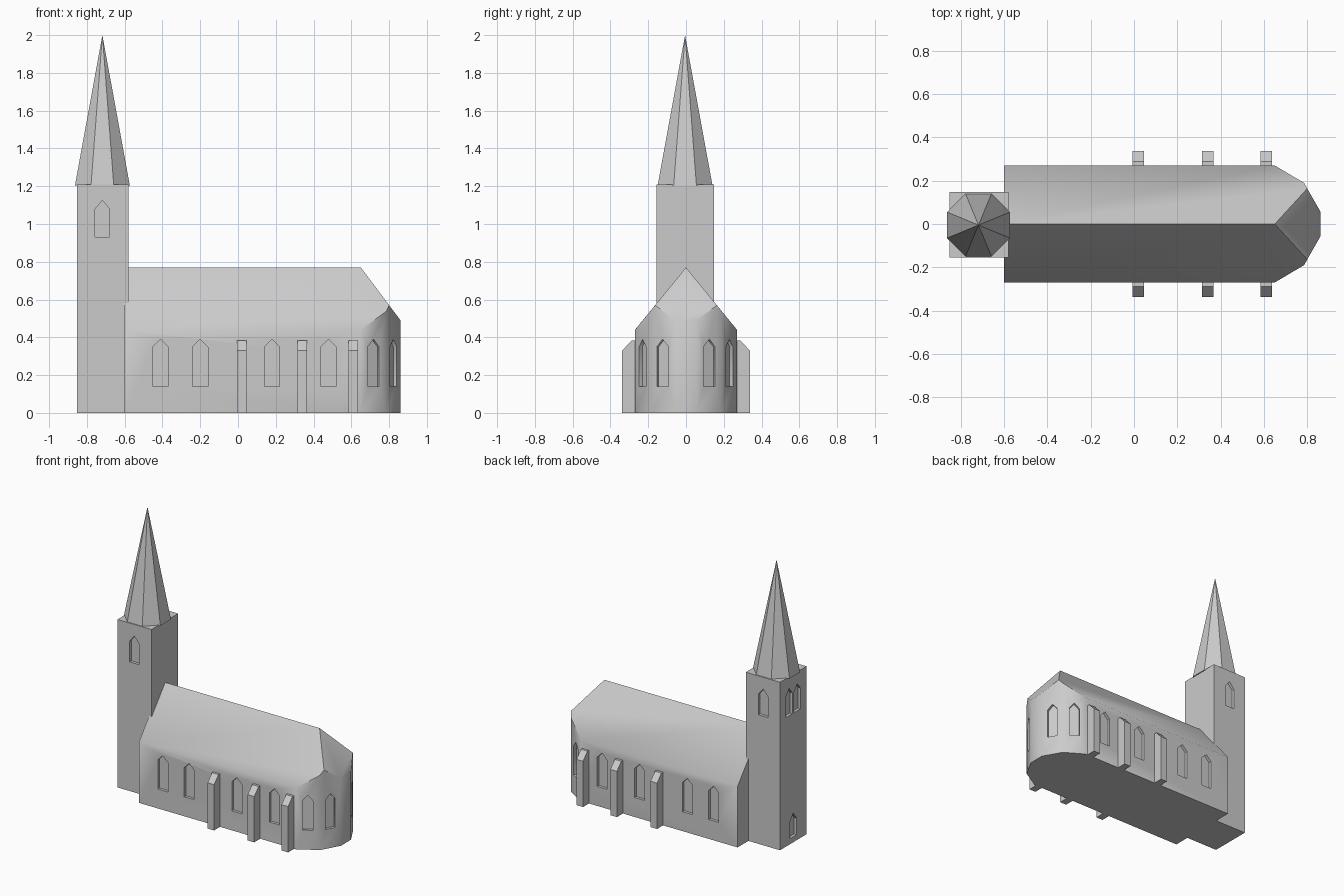
import bpy, bmesh, math
from mathutils import Vector

if "Cube" in bpy.data.objects:
    bpy.data.objects.remove(bpy.data.objects["Cube"])

stone = bpy.data.materials.new("pale grey stone")
stone.diffuse_color = (0.6, 0.6, 0.6, 1)
stone.use_nodes = True
stone.node_tree.nodes["Principled BSDF"].inputs["Base Color"].default_value = stone.diffuse_color


def make(name, bm):
    bmesh.ops.recalc_face_normals(bm, faces=bm.faces)
    mesh = bpy.data.meshes.new(name)
    bm.to_mesh(mesh)
    bm.free()
    mesh.materials.append(stone)
    ob = bpy.data.objects.new(name, mesh)
    bpy.context.collection.objects.link(ob)
    return ob


def prism(bm, points, offset):
    """Extrude a closed polygon of 3D points along an offset."""
    face = bm.faces.new([bm.verts.new(p) for p in points])
    geom = bmesh.ops.extrude_face_region(bm, geom=[face], use_keep_orig=True)["geom"]
    bmesh.ops.translate(bm, vec=offset,
                        verts=[g for g in geom if isinstance(g, bmesh.types.BMVert)])


def arch(bm, x, y, normal, width, z0, spring, top, depth=0.02):
    """Pointed window cutter centred on a wall point."""
    n = Vector((normal[0], normal[1], 0)).normalized()
    side = Vector((-n.y, n.x, 0)) * width / 2
    c = Vector((x, y, 0)) + n * 0.02
    up = Vector((0, 0, 1))
    prism(bm, [c - side + up * z0, c + side + up * z0, c + side + up * spring,
               c + up * top, c - side + up * spring], -n * (0.02 + depth))


def cut(ob, bm):
    """Carve the recesses and remove the cutter."""
    cutter = make("window_cutter", bm)
    cutter.hide_render = True
    mod = ob.modifiers.new("recesses", "BOOLEAN")
    mod.operation, mod.solver, mod.object = "DIFFERENCE", "EXACT", cutter
    bpy.context.view_layer.objects.active = ob
    bpy.ops.object.modifier_apply(modifier=mod.name)
    bpy.data.objects.remove(cutter)


# Nave and apse: extruded footprint trimmed by two roof slopes and a hip
half = [(-0.6, 0.27), (0.65, 0.27), (0.785, 0.19), (0.86, 0.058)]
outline = half + [(x, -y) for x, y in reversed(half)]
bm = bmesh.new()
prism(bm, [(x, y, 0) for x, y in outline], (0, 0, 2))
for co, no in (((0, 0, 0.77), (0, 0.33, 0.27)),
               ((0, 0, 0.77), (0, -0.33, 0.27)),
               ((0.65, 0, 0.77), (0.28, 0, 0.21))):
    res = bmesh.ops.bisect_plane(bm, geom=bm.verts[:] + bm.edges[:] + bm.faces[:],
                                 dist=1e-5, plane_co=co, plane_no=no, clear_outer=True)
    edges = [e for e in res["geom_cut"] if isinstance(e, bmesh.types.BMEdge)]
    bmesh.ops.holes_fill(bm, edges=[e for e in edges if e.is_boundary], sides=0)
bmesh.ops.remove_doubles(bm, verts=bm.verts, dist=1e-4)
nave = make("nave_and_apse", bm)

# Nave and apse windows
bm = bmesh.new()
for s in (-1, 1):
    for x in (-0.41, -0.2, 0.18, 0.48):
        arch(bm, x, 0.27 * s, (0, s), 0.08, 0.14, 0.35, 0.39)
    for (xa, ya), (xb, yb) in zip(half[1:], half[2:]):
        arch(bm, (xa + xb) / 2, s * (ya + yb) / 2, (ya - yb, s * (xb - xa)),
             0.07, 0.14, 0.35, 0.39)
cut(nave, bm)
bpy.ops.object.select_all(action="DESELECT")
nave.select_set(True)
bpy.context.view_layer.objects.active = nave
bpy.ops.object.shade_smooth_by_angle(angle=math.radians(42))

# Buttresses with sloping caps on both sides
for s in (-1, 1):
    for i, x in enumerate((0.02, 0.34, 0.61)):
        bm = bmesh.new()
        profile = [(0.26, 0), (0.338, 0), (0.338, 0.33), (0.288, 0.383), (0.26, 0.383)]
        prism(bm, [(x - 0.026, s * y, z) for y, z in profile], (0.052, 0, 0))
        make(f"buttress_{'front' if s < 0 else 'back'}_{i + 1}", bm)

# Tower
bm = bmesh.new()
prism(bm, [(-0.852, -0.155, 0), (-0.58, -0.155, 0), (-0.58, 0.147, 0), (-0.852, 0.147, 0)],
      (0, 0, 1.21))
tower = make("tower", bm)

# Belfry windows and the west door
bm = bmesh.new()
arch(bm, -0.718, -0.155, (0, -1), 0.076, 0.93, 1.08, 1.125)
arch(bm, -0.718, 0.147, (0, 1), 0.076, 0.93, 1.08, 1.125)
for y in (-0.05, 0.042):
    arch(bm, -0.852, y, (-1, 0), 0.07, 0.93, 1.08, 1.125)
arch(bm, -0.852, -0.004, (-1, 0), 0.075, 0.04, 0.16, 0.21)
cut(tower, bm)

# Eight-sided spire
bpy.ops.mesh.primitive_cone_add(vertices=8, radius1=0.157, radius2=0, depth=0.795,
                                location=(-0.718, -0.005, 1.6025),
                                rotation=(0, 0, math.radians(22.5)))
spire = bpy.context.object
spire.name = "spire"
spire.data.materials.append(stone)
